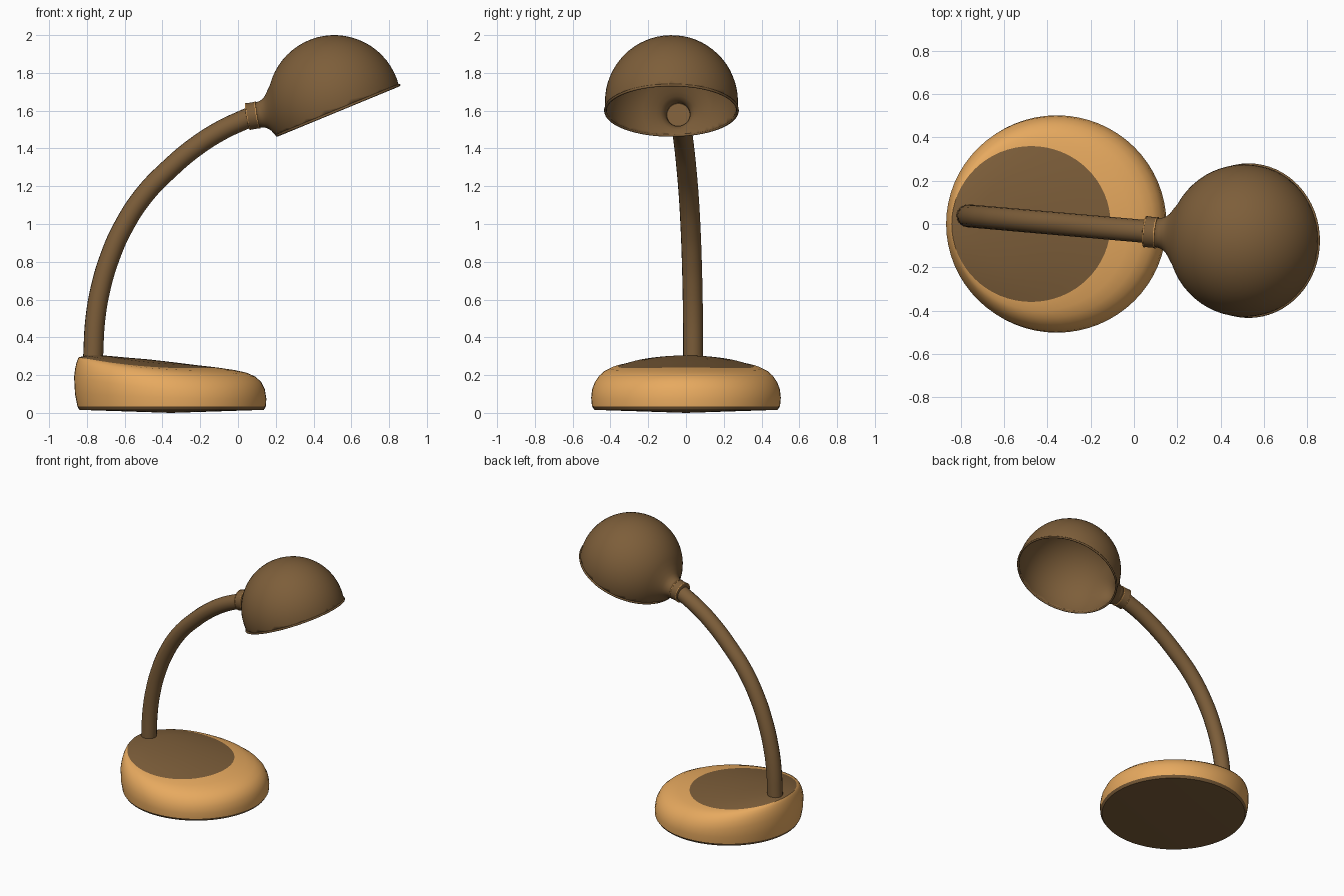
import bpy, bmesh, math
from mathutils import Vector

if "Cube" in bpy.data.objects:
    bpy.data.objects.remove(bpy.data.objects["Cube"])

SEG = 64


def material(name, rgb):
    m = bpy.data.materials.new(name)
    m.diffuse_color = (*rgb, 1)
    m.use_nodes = True
    m.node_tree.nodes["Principled BSDF"].inputs["Base Color"].default_value = m.diffuse_color
    return m


BROWN = material("dark_brown", (0.205, 0.112, 0.042))
TAN = material("light_tan", (0.80, 0.40, 0.115))


def finish(bm, name, mat, angle=40):
    bmesh.ops.recalc_face_normals(bm, faces=bm.faces)
    me = bpy.data.meshes.new(name)
    bm.to_mesh(me)
    bm.free()
    ob = bpy.data.objects.new(name, me)
    bpy.context.collection.objects.link(ob)
    me.materials.append(mat)
    bpy.ops.object.select_all(action='DESELECT')
    ob.select_set(True)
    bpy.context.view_layer.objects.active = ob
    bpy.ops.object.shade_smooth_by_angle(angle=math.radians(angle))
    return ob


def loft(bm, rings, start=None, end=None):
    """Bridge rings of points; optional centre points close the ends."""
    vs = [[bm.verts.new(p) for p in r] for r in rings]
    for a, b in zip(vs, vs[1:]):
        for i in range(len(a)):
            j = (i + 1) % len(a)
            bm.faces.new((a[i], a[j], b[j], b[i]))
    for point, r in ((start, vs[0]), (end, vs[-1])):
        if point is not None:
            c = bm.verts.new(point)
            for i in range(len(r)):
                bm.faces.new((r[i], r[(i + 1) % len(r)], c))


def base_ring(xl, xr, yr, zl, zm, zr):
    """Ellipse whose height varies from left to middle to right."""
    c, b = (xl + xr) / 2, (zr - zl) / 2
    k = ((zl + zr) / 2 - zm) / 2
    a = zm + k
    pts = []
    for i in range(SEG):
        t = 2 * math.pi * i / SEG
        pts.append((c + (xr - xl) / 2 * math.cos(t), yr * math.sin(t),
                    a + b * math.cos(t) + k * math.cos(2 * t)))
    return pts


def axis_rings(origin, axis, profile):
    """Circles (distance, radius) around an axis."""
    u = axis.cross(Vector((0, 1, 0))).normalized()
    v = axis.cross(u)
    return [[origin + axis * s + (u * math.cos(2 * math.pi * i / SEG) +
             v * math.sin(2 * math.pi * i / SEG)) * r for i in range(SEG)]
            for s, r in profile]


# base: underside, rounded body, inset top
floor_edge = base_ring(-.85, .148, .498, .035, .035, .035)
top_edge = base_ring(-.842, -.108, .36, .295, .245, .24)
bm = bmesh.new()
loft(bm, [base_ring(-.84, .137, .485, .016, .016, .016), floor_edge], start=(-.355, 0, 0))
finish(bm, "base_underside", BROWN)

bm = bmesh.new()
loft(bm, [floor_edge,
          base_ring(-.863, .150, .502, .10, .08, .075),
          base_ring(-.868, .142, .497, .19, .125, .125),
          base_ring(-.862, .122, .483, .235, .162, .165),
          base_ring(-.857, .09, .463, .258, .192, .193),
          base_ring(-.851, .045, .435, .278, .217, .213),
          base_ring(-.846, -.02, .40, .289, .235, .227),
          top_edge])
finish(bm, "base_body", TAN, 60)

bm = bmesh.new()
loft(bm, [top_edge,
          base_ring(-.80, -.15, .32, .304, .254, .245),
          base_ring(-.71, -.23, .24, .304, .268, .254),
          base_ring(-.59, -.35, .12, .293, .28, .269)], end=(-.47, 0, .283))
finish(bm, "base_top", BROWN, 60)

# curved arm
path = [(-.768, .28), (-.755, .5), (-.725, .67), (-.68, .82), (-.615, .97), (-.50, 1.15),
        (-.355, 1.30), (-.23, 1.405), (-.09, 1.495), (.06, 1.565)]
pts = [Vector((x, .038 - .088 * (x + .768), z)) for x, z in path]
curve = bpy.data.curves.new("arm", 'CURVE')
curve.dimensions = '3D'
curve.bevel_depth = .053
curve.bevel_resolution = 6
curve.use_fill_caps = True
curve.resolution_u = 6
sp = curve.splines.new('BEZIER')
sp.bezier_points.add(len(pts) - 1)
for bp, p in zip(sp.bezier_points, pts):
    bp.co = p
    bp.handle_left_type = bp.handle_right_type = 'AUTO'
sp.use_smooth = True
arm = bpy.data.objects.new("arm", curve)
bpy.context.collection.objects.link(arm)
curve.materials.append(BROWN)

# neck collar with thin trim rings
R = .352
neck = Vector((.05, -.035, 1.568))
centre = Vector((.51, -.077, 1.648))
axis = (centre - neck).normalized()
reach = (centre - neck).length
bm = bmesh.new()
profile = [(0, .067), (.003, .071), (.052, .071), (.056, .067)]
loft(bm, axis_rings(neck, axis, profile), neck, neck + axis * .056)
finish(bm, "neck_collar", BROWN)
for name, s in (("collar_trim_lower", .001), ("collar_trim_upper", .052)):
    bm = bmesh.new()
    loft(bm, axis_rings(neck, axis, [(s, .066), (s, .073), (s + .005, .073), (s + .005, .066)]))
    finish(bm, name, TAN)

# shade: flared neck and dome turned about the neck axis, cut by the tilted rim plane
tilt = math.radians(22.4)
normal = Vector((-math.sin(tilt), 0, math.cos(tilt)))
rim_centre = centre - normal * .05
profile = [(.05, .066), (.075, .07), (.095, .079), (.112, .094), (.127, .116)]
for k in range(26):
    a = math.radians(25 + 6 * k)
    profile.append((reach - R * math.cos(a), R * math.sin(a)))
bm = bmesh.new()
loft(bm, axis_rings(neck, axis, profile), end=centre + axis * R)
bmesh.ops.bisect_plane(bm, geom=bm.verts[:] + bm.edges[:] + bm.faces[:],
                       plane_co=rim_centre, plane_no=normal, clear_inner=True)
shade = finish(bm, "lamp_shade", BROWN, 60)
solid = shade.modifiers.new("thickness", 'SOLIDIFY')
solid.thickness = .006
solid.offset = -1

# rolled lip around the shade opening
bm = bmesh.new()
lip = [(.007 * math.sin(a), R - .002 + .007 * math.cos(a))
       for a in (2 * math.pi * i / 8 for i in range(9))]
loft(bm, axis_rings(rim_centre, normal, lip))
bmesh.ops.remove_doubles(bm, verts=bm.verts, dist=1e-5)
finish(bm, "shade_lip", BROWN, 60)
